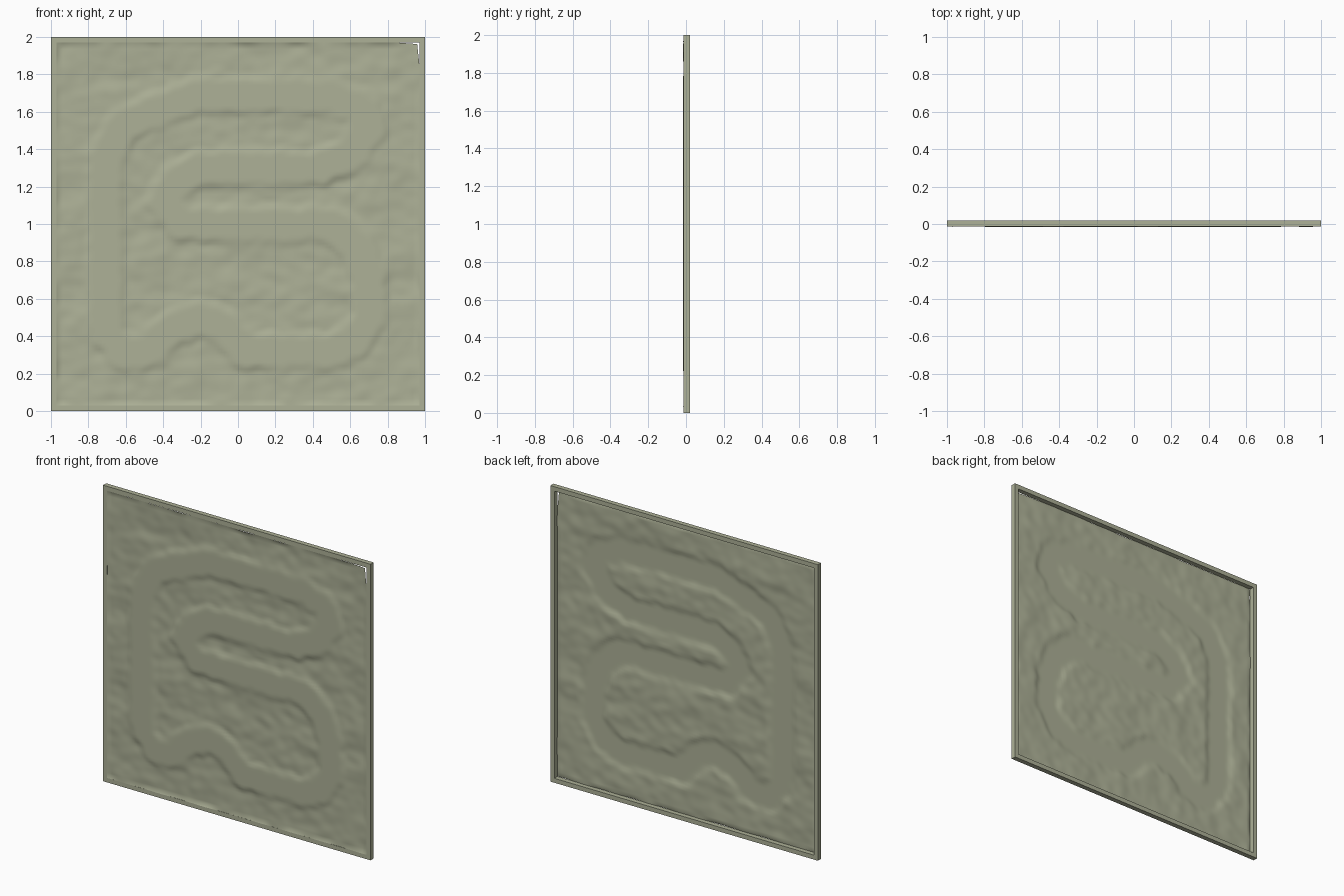
import bpy, bmesh
from mathutils import Vector, noise
from mathutils.geometry import intersect_point_line

if "Cube" in bpy.data.objects:
    bpy.data.objects.remove(bpy.data.objects["Cube"])

sage = bpy.data.materials.new("sage_green")
sage.use_nodes = True
colour = (0.42, 0.44, 0.31, 1)
sage.diffuse_color = colour
sage.node_tree.nodes["Principled BSDF"].inputs["Base Color"].default_value = colour


def finish(name, bm):
    mesh = bpy.data.meshes.new(name)
    bm.to_mesh(mesh)
    bm.free()
    mesh.materials.append(sage)
    obj = bpy.data.objects.new(name, mesh)
    bpy.context.collection.objects.link(obj)
    return obj


# Square frame: a closed ring of four mitred bars
HALF, INNER, FRONT, BACK = 1.0, 0.97, -0.013, 0.02
bm = bmesh.new()
corners = [(-1, -1), (1, -1), (1, 1), (-1, 1)]
section = [(HALF, FRONT), (HALF, BACK), (INNER, BACK), (INNER, FRONT)]
rings = [[bm.verts.new((sx * r, y, 1 + sz * r)) for r, y in section] for sx, sz in corners]
for i in range(4):
    a, b = rings[i], rings[(i + 1) % 4]
    for j in range(4):
        k = (j + 1) % 4
        bm.faces.new((a[j], a[k], b[k], b[j]))
bmesh.ops.recalc_face_normals(bm, faces=bm.faces)
finish("frame", bm)

# Centre line of the winding track, as x and z
route = [Vector(p) for p in (
    (-0.3, 1.66), (-0.2, 1.69), (0.5, 1.68), (0.66, 1.62), (0.7, 1.5), (0.6, 1.37), (0.43, 1.3),
    (-0.2, 1.3), (-0.34, 1.22), (-0.39, 1.12), (-0.3, 1.0), (0.5, 1.0), (0.64, 0.88),
    (0.7, 0.7), (0.7, 0.5), (0.61, 0.36), (0.5, 0.32), (0.05, 0.32), (-0.08, 0.45),
    (-0.2, 0.5), (-0.35, 0.44), (-0.48, 0.32), (-0.6, 0.31), (-0.69, 0.4), (-0.71, 0.55),
    (-0.71, 1.35), (-0.62, 1.52), (-0.45, 1.6))]


def track_distance(p):
    best = 9.0
    for a, b in zip(route, route[1:] + route[:1]):
        q, t = intersect_point_line(p, a, b)
        q = a.lerp(b, min(max(t, 0), 1))
        best = min(best, (p - q).length)
    return best


def relief(x, z):
    wobble = 0.018 * noise.noise(Vector((x * 14, z * 14, 3)))
    t = (track_distance(Vector((x, z))) + wobble - 0.07) / 0.05
    t = min(max(t, 0), 1)
    t = t * t * (3 - 2 * t)
    bumps = (0.006 * noise.noise(Vector((x * 5, z * 7, 0)))
             + 0.004 * noise.noise(Vector((x * 12, z * 15, 8))))
    return -0.016 + t * (0.008 + bumps)


# Ground sheet: a relief with a level track, slightly ragged at its rim
N = 110
bm = bmesh.new()
bmesh.ops.create_grid(bm, x_segments=N, y_segments=N, size=INNER)
for v in bm.verts:
    x, z = v.co.x, v.co.y + 1
    rim = max(abs(x), abs(z - 1))
    y = relief(x, z)
    if rim > 0.965:
        y = -0.013 + 0.006 * noise.noise(Vector((x * 6, z * 6, 5)))
    # small gap at the upper corner
    pull = max(0, (x + z - 1 - 1.82) / 0.12)
    v.co = (x - 0.012 * pull, y, z - 0.008 * pull)
for f in bm.faces:
    f.smooth = True
    f.normal_flip()
bmesh.ops.recalc_face_normals(bm, faces=bm.faces)
finish("ground_sheet", bm)
